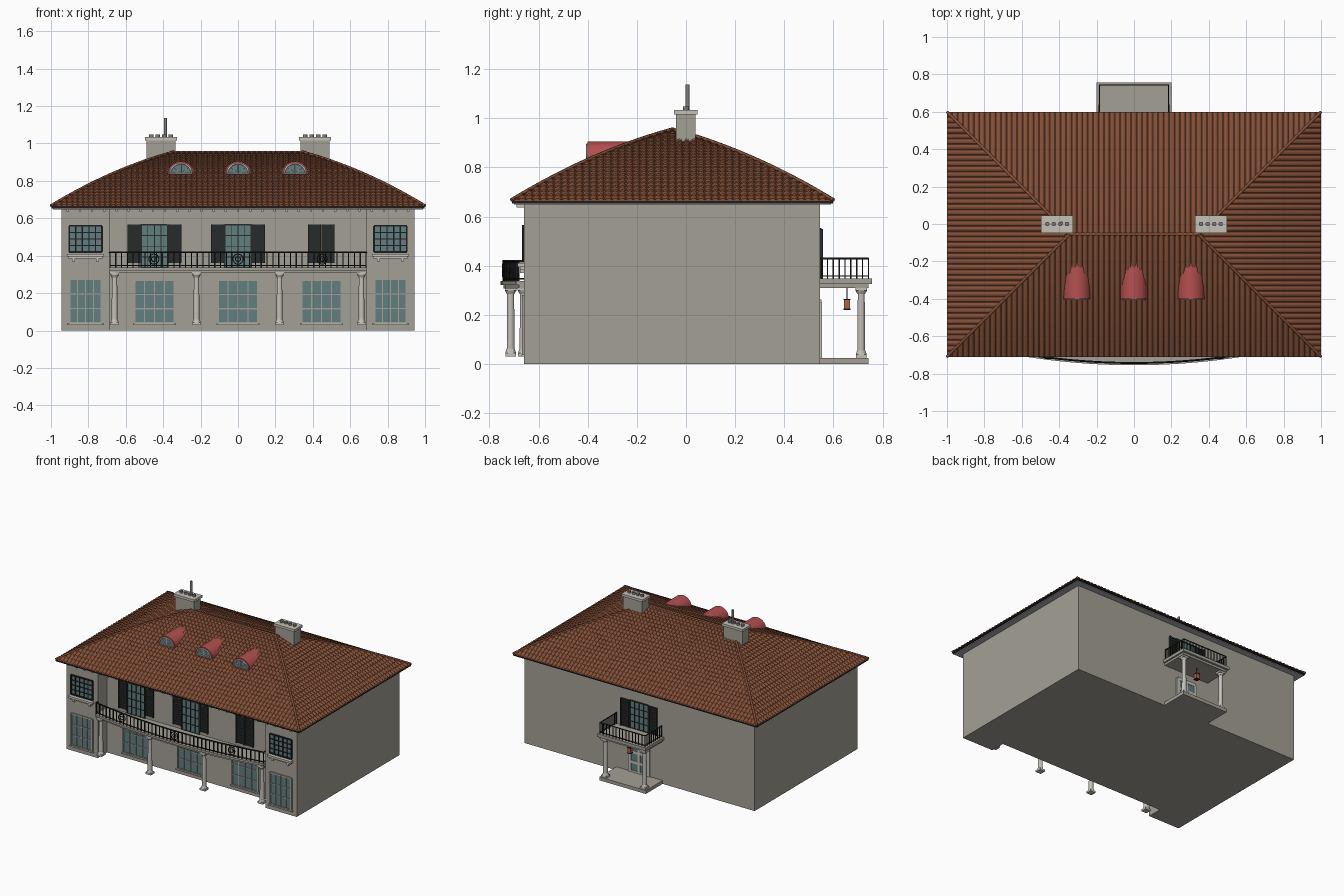
import bpy, bmesh, math
from mathutils import Vector, Matrix

if "Cube" in bpy.data.objects:
    bpy.data.objects.remove(bpy.data.objects["Cube"])


def material(name, r, g, b):
    m = bpy.data.materials.new(name)
    lin = [((c / 255 + 0.055) / 1.055) ** 2.4 for c in (r, g, b)]
    m.diffuse_color = (*lin, 1)
    m.use_nodes = True
    m.node_tree.nodes["Principled BSDF"].inputs["Base Color"].default_value = m.diffuse_color
    return m


WALL = material("wall_stucco", 164, 160, 149)
STONE = material("light_stone", 196, 193, 184)
TILE = material("roof_tile", 132, 80, 56)
RED = material("dormer_red", 180, 80, 80)
IRON = material("black_iron", 28, 28, 30)
SHUT = material("shutter_dark_green", 38, 44, 41)
GLASS = material("teal_glass", 98, 126, 127)
COPPER = material("lantern_copper", 176, 98, 68)
SOFFIT = material("soffit_grey", 175, 175, 178)
POT = material("pot_grey", 130, 127, 122)


class Part:
    """Collects simple solids into one object of one colour."""

    def __init__(self, name, mat):
        self.name, self.mat, self.bm = name, mat, bmesh.new()

    def box(self, x0, x1, y0, y1, z0, z1):
        m = Matrix.Translation(((x0 + x1) / 2, (y0 + y1) / 2, (z0 + z1) / 2))
        m = m @ Matrix.Diagonal((abs(x1 - x0), abs(y1 - y0), abs(z1 - z0), 1))
        bmesh.ops.create_cube(self.bm, size=1, matrix=m)

    def cyl(self, x, y, z0, z1, r0, r1=None, n=12):
        bmesh.ops.create_cone(self.bm, cap_ends=True, segments=n, radius1=r0,
                              radius2=r0 if r1 is None else r1, depth=z1 - z0,
                              matrix=Matrix.Translation((x, y, (z0 + z1) / 2)))

    def prism(self, pts, vec):
        f = self.bm.faces.new([self.bm.verts.new(p) for p in pts])
        new = bmesh.ops.extrude_face_region(self.bm, geom=[f], use_keep_orig=True)["geom"]
        bmesh.ops.translate(self.bm, vec=vec,
                            verts=[g for g in new if isinstance(g, bmesh.types.BMVert)])

    def done(self, recalc=True):
        if recalc:
            bmesh.ops.recalc_face_normals(self.bm, faces=self.bm.faces)
        me = bpy.data.meshes.new(self.name)
        self.bm.to_mesh(me)
        self.bm.free()
        me.materials.append(self.mat)
        ob = bpy.data.objects.new(self.name, me)
        bpy.context.collection.objects.link(ob)
        return ob


def tube(name, pts, r, mat, closed=False):
    cu = bpy.data.curves.new(name, "CURVE")
    cu.dimensions, cu.bevel_depth, cu.bevel_resolution, cu.use_fill_caps = "3D", r, 1, True
    sp = cu.splines.new("POLY")
    sp.points.add(len(pts) - 1)
    for p, co in zip(sp.points, pts):
        p.co = (*co, 1)
    sp.use_cyclic_u = closed
    cu.materials.append(mat)
    bpy.context.collection.objects.link(bpy.data.objects.new(name, cu))


# House walls: one footprint with the recessed front between two wings
walls = Part("house_walls", WALL)
foot = [(-.944, .545), (.944, .545), (.944, -.66), (.687, -.66), (.687, -.55),
        (-.687, -.55), (-.687, -.66), (-.944, -.66)]
walls.prism([(x, y, 0) for x, y in foot], (0, 0, .65))
walls.done()

# Roof: hipped, bulging slopes; d is the run inward from the eave
RUN, YC = .655, -.055


def height(t):
    return .664 + .288 * (t + .38 * t * (1 - t))


ROWS = 22
base = Part("roof_base", TILE)
rings = []
for i in range(ROWS + 1):
    t = i / ROWS
    hx, hy = 1 - RUN * t, max(RUN * (1 - t), .0005)
    rings.append([base.bm.verts.new((sx * hx, YC + sy * hy, height(t) - .002))
                  for sx, sy in ((-1, -1), (1, -1), (1, 1), (-1, 1))])
for a, b in zip(rings, rings[1:]):
    for k in range(4):
        base.bm.faces.new((a[k], a[(k + 1) % 4], b[(k + 1) % 4], b[k]))
base.bm.faces.new(rings[-1])
base.done()

# Barrel tiles, in columns and overlapping rows, trimmed at the hips
tiles = Part("roof_tiles", TILE)
for rot, half in ((0, 1.0), (1, RUN), (2, 1.0), (3, RUN)):
    n = round(2 * half / .029)
    w = 2 * half / n
    ang = Matrix.Rotation(rot * math.pi / 2, 3, "Z")
    off = RUN if half == 1.0 else 1.0
    for c in range(n):
        us = [-half + w * (c + k) for k in (.04, .25, .5, .75, .96)]
        lim = [min(1, (half - abs(u)) / RUN) for u in us]
        for j in range(ROWS):
            if j / ROWS >= max(lim):
                break
            rows = []
            for t0, lift in ((j / ROWS, .004), ((j + 1) / ROWS, 0)):
                row = []
                for u, l, h in zip(us, lim, (0, .006, .008, .006, 0)):
                    t = min(t0, l)
                    v = ang @ Vector((u, -off + RUN * t, height(t) + h + lift - .002))
                    row.append(tiles.bm.verts.new(v + Vector((0, YC, 0))))
                rows.append(row)
            for k in range(4):
                tiles.bm.faces.new((rows[0][k], rows[0][k + 1], rows[1][k + 1], rows[1][k]))
tiles.done(recalc=False)
for sx in (-1, 1):
    for sy in (-1, 1):
        tube("hip_cap", [(sx * (1 - RUN * i / 10), YC + sy * RUN * (1 - i / 10),
                          height(i / 10) + .003) for i in range(11)], .008, TILE)
tube("ridge_cap", [(-.345, YC, .953), (.345, YC, .953)], .009, TILE)

# Eaves: soffit, dark gutter edge and front brackets
soffit = Part("soffit", SOFFIT)
soffit.box(-.99, .99, -.70, .59, .648, .658)
soffit.done()
gutter = Part("gutter", IRON)
for s in (-1, 1):
    gutter.box(s * .985, s * .998, -.708, .598, .653, .664)
    gutter.box(-.998, .998, YC + s * .64, YC + s * .653, .653, .664)
gutter.done()
brackets = Part("eave_brackets", STONE)
for i in range(29):
    x = -.91 + i * .065
    brackets.box(x - .006, x + .006, -.69, -.55 if abs(x) < .687 else -.655, .636, .65)
brackets.done()

# Chimneys with caps and pots
stack, cap, pots = Part("chimneys", WALL), Part("chimney_caps", STONE), Part("chimney_pots", POT)
for s in (-1, 1):
    x = s * .411
    stack.box(x - .078, x + .078, -.04, .038, .84, 1.018)
    cap.box(x - .086, x + .086, -.048, .046, 1.016, 1.034)
    for k in (-1.5, -.5, .5, 1.5):
        pots.cyl(x + k * .035, 0, 1.03, 1.048, .012)
pots.cyl(-.388, .006, 1.03, 1.137, .008)
for p in (stack, cap, pots):
    p.done()


# Dormers: half-round barrels with a fan light
def arc(cx, r, y, z0=.838, n=16):
    return [(cx + r * math.cos(math.pi * i / n), y, z0 + .94 * r * math.sin(math.pi * i / n))
            for i in range(n + 1)]


for cx in (-.305, 0, .305):
    shell = Part("dormer", RED)
    shell.prism(arc(cx, .071, -.40), (0, .25, 0))
    shell.done()
    fan = Part("dormer_glass", GLASS)
    fan.prism(arc(cx, .056, -.404), (0, .005, 0))
    fan.done()
    tube("dormer_trim", arc(cx, .058, -.402), .005, STONE, True)
    for a in (45, 90, 135):
        a = math.radians(a)
        tube("dormer_spoke", [(cx, -.404, .838), (cx + .056 * math.cos(a), -.404,
                              .838 + .053 * math.sin(a))], .002, STONE)


# Windows: glass plate with a grid of bars; s is the outward y direction
def window(name, cx, y, s, w, z0, z1, cols, rows, mat, bar=.005, edge=.008):
    g = Part(name + "_glass", GLASS)
    g.box(cx - w / 2, cx + w / 2, y - s * .002, y + s * .003, z0, z1)
    g.done()
    f = Part(name + "_bars", mat)
    for i in range(cols + 1):
        x, b = cx - w / 2 + w * i / cols, (edge if i in (0, cols) else bar) / 2
        f.box(x - b, x + b, y - s * .002, y + s * .008, z0, z1)
    for i in range(rows + 1):
        z, b = z0 + (z1 - z0) * i / rows, (edge if i in (0, rows) else bar) / 2
        f.box(cx - w / 2, cx + w / 2, y - s * .002, y + s * .007, z - b, z + b)
    f.done()


def shutter(cx, y, s, w, z0, z1):
    p = Part("shutter", SHUT)
    p.box(cx - w / 2, cx + w / 2, y, y + s * .007, z0, z1)
    for sx in (-1, 1):
        p.box(cx + sx * w / 2, cx + sx * (w / 2 - .009), y, y + s * .013, z0, z1)
    for i in range(12):
        z = z0 + (z1 - z0) * (i + .5) / 12
        p.box(cx - w / 2, cx + w / 2, y, y + s * .011, z - .003, z + .004)
    p.done()


sills = Part("sills", STONE)
for s in (-1, 1):
    window("wing_upper_window", s * .815, -.66, -1, .175, .42, .56, 5, 4, IRON, .006, .01)
    window("wing_lower_window", s * .815, -.66, -1, .172, .04, .275, 4, 3, WALL, .006, .012)
    sills.box(s * .815 - .098, s * .815 + .098, -.685, -.655, .395, .41)
    sills.box(s * .815 - .09, s * .815 + .09, -.675, -.655, .384, .395)
    sills.box(s * .815 - .098, s * .815 + .098, -.67, -.655, .03, .038)
    for k in (-1, 1):
        sills.box(s * .815 + k * .065 - .008, s * .815 + k * .065 + .008, -.675, -.655, .37, .385)
for cx in (-.447, 0, .447):
    window("lower_window", cx, -.55, -1, .212, .04, .27, 4, 3, WALL, .006, .01)
    sills.box(cx - .115, cx + .115, -.565, -.545, .03, .038)
for cx in (-.447, 0):
    window("balcony_door", cx, -.55, -1, .142, .335, .565, 4, 4, SHUT, .004)
    for k in (-1, 1):
        shutter(cx + k * .108, -.55, -1, .072, .36, .568)
for k in (-1, 1):
    shutter(.445 + k * .036, -.55, -1, .07, .36, .568)
    shutter(k * .115, .545, 1, .07, .348, .55)
sills.done()
window("back_balcony_door", 0, .545, 1, .15, .348, .55, 4, 4, SHUT, .004)
window("back_door", 0, .545, 1, .15, .025, .25, 2, 3, STONE, .02, .025)


# Front curved balcony
def bow(x, inset=0):
    return -.755 + .135 * x * x + inset


XS = [-.69 + 1.38 * i / 24 for i in range(25)]
slab = Part("front_balcony_slab", WALL)
for inset, z0, z1 in ((0, .322, .337), (.012, .308, .322)):
    slab.prism([(x, bow(x, inset), z0) for x in XS] + [(.686, -.545, z0), (-.686, -.545, z0)],
               (0, 0, z1 - z0))
slab.done()
for z, r in ((.418, .005), (.347, .003)):
    tube("front_rail", [(-.685, -.66, z)] + [(x * .993, bow(x, .012), z) for x in XS]
         + [(.685, -.66, z)], r, IRON)
bal = Part("front_balusters", IRON)
for i in range(45):
    x = -.685 + 1.37 * i / 44
    y = bow(x, .012)
    bal.box(x - .003, x + .003, y - .003, y + .003, .335, .418)
bal.done()
for cx in (-.45, 0, .45):
    for r in (.027, .013):
        tube("rail_medallion", [(cx + r * math.cos(a * math.pi / 8), bow(cx, .01),
                                 .382 + r * math.sin(a * math.pi / 8)) for a in range(16)],
             .003, IRON, True)

# Columns
cols = Part("columns", STONE)
for x, y, z0 in [(x, bow(x, .035), .03) for x in (-.66, -.222, .222, .66)] \
        + [(-.16, .713, .025), (.16, .713, .025)]:
    cols.box(x - .022, x + .022, y - .022, y + .022, z0, z0 + .014)
    cols.cyl(x, y, z0 + .014, z0 + .03, .022, .017)
    cols.cyl(x, y, z0 + .03, .284, .016, .014)
    cols.cyl(x, y, .284, .298, .015, .023)
    cols.box(x - .024, x + .024, y - .024, y + .024, .298, .312)
cols.done()

# Back porch: step, balcony slab, railing and hanging lantern
porch = Part("back_porch", WALL)
porch.box(-.19, .19, .54, .742, 0, .025)
porch.box(-.2, .2, .54, .757, .326, .348)
porch.box(-.188, .188, .54, .742, .31, .326)
porch.done()
corners = [(-.185, .548), (-.185, .742), (.185, .742), (.185, .548)]
for z, r in ((.429, .004), (.358, .003)):
    tube("back_rail", [(x, y, z) for x, y in corners], r, IRON)
bb = Part("back_balusters", IRON)
spots = [(-.185 + .37 * i / 14, .742) for i in range(15)]
spots += [(s * .185, .552 + .19 * i / 8) for s in (-1, 1) for i in range(8)]
for x, y in spots:
    bb.box(x - .0025, x + .0025, y - .0025, y + .0025, .345, .429)
bb.done()
lamp = Part("lantern", COPPER)
lamp.box(-.013, .013, .642, .668, .225, .26)
lamp.done()
iron = Part("lantern_frame", IRON)
iron.box(-.015, .015, .64, .67, .26, .265)
iron.box(-.015, .015, .64, .67, .22, .225)
iron.cyl(0, .655, .262, .312, .002, n=6)
iron.done()
